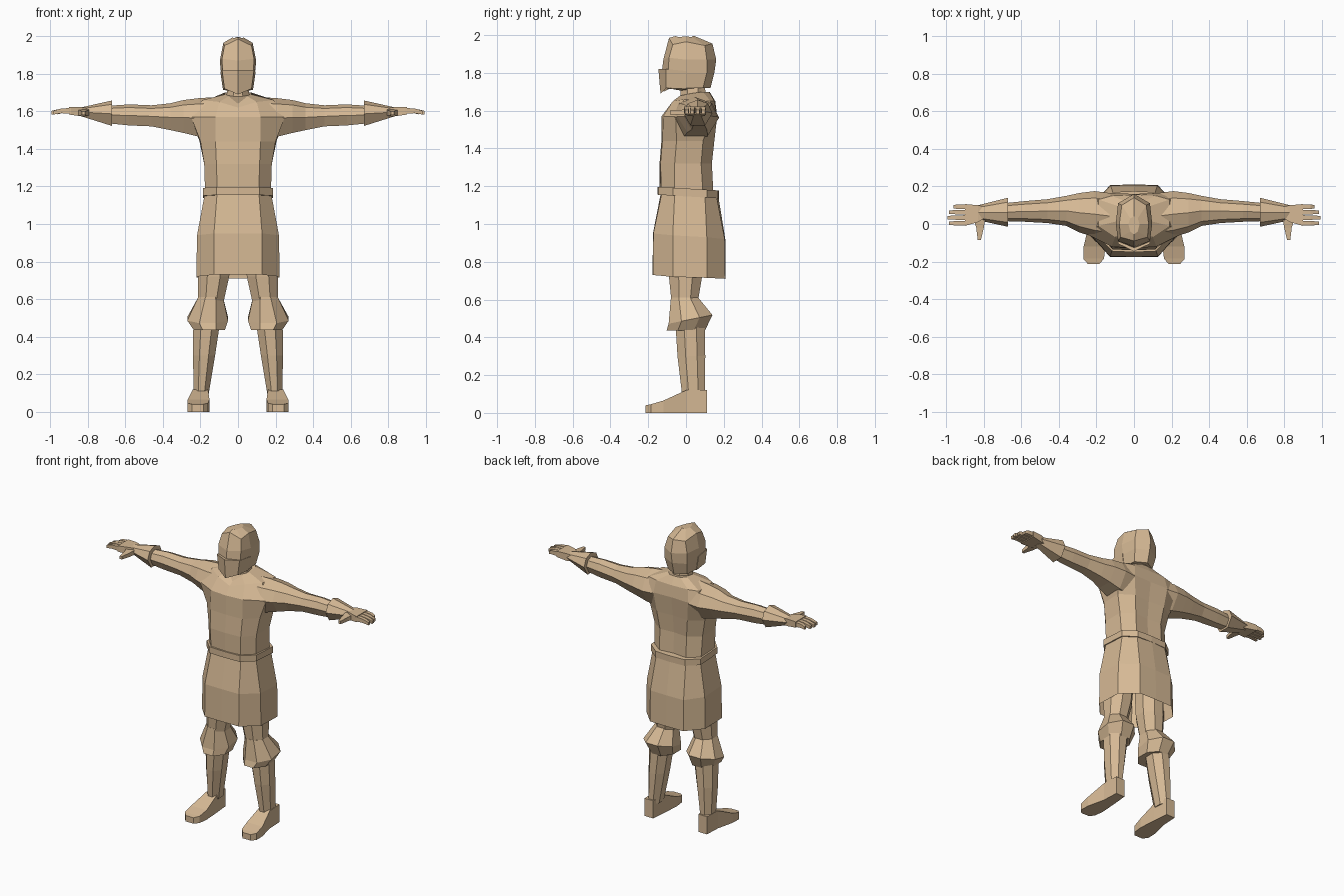
import bpy, bmesh, math

tan = bpy.data.materials.new("tan clay")
tan.diffuse_color = (0.67, 0.485, 0.30, 1)


def loft(name, rings, mirror=False, cap_start=True, cap_end=True):
    """Skin a list of equal-length point rings, flat shaded."""
    bm = bmesh.new()
    vs = [[bm.verts.new(p) for p in r] for r in rings]
    n = len(rings[0])
    for a, b in zip(vs, vs[1:]):
        for i in range(n):
            j = (i + 1) % n
            bm.faces.new((a[i], a[j], b[j], b[i]))
    if cap_start:
        bm.faces.new(vs[0])
    if cap_end:
        bm.faces.new(vs[-1])
    bmesh.ops.recalc_face_normals(bm, faces=bm.faces)
    me = bpy.data.meshes.new(name)
    bm.to_mesh(me)
    bm.free()
    me.materials.append(tan)
    ob = bpy.data.objects.new(name, me)
    bpy.context.collection.objects.link(ob)
    if mirror:
        ob.modifiers.new("Mirror", 'MIRROR').use_mirror_merge = False
    return ob


def sym(half, z=None):
    """Symmetric ring from half outline: front centre to back centre."""
    pts = [(p[0], p[1], p[2] if z is None else z) for p in half]
    return pts + [(-x, y, h) for x, y, h in reversed(pts[1:-1])]


def oval(x0, x1, y0, y1, z, tilt=0, n=8):
    """Horizontal polygon ring filling the given bounds, flats facing front."""
    k = math.cos(math.pi / n)
    out = []
    for i in range(n):
        a = 2 * math.pi * (i + 0.5) / n
        y = (y0 + y1) / 2 + math.sin(a) / k * (y1 - y0) / 2
        out.append(((x0 + x1) / 2 + math.cos(a) / k * (x1 - x0) / 2, y,
                    z + tilt * (y - (y0 + y1) / 2)))
    return out


ARM = [(-.7, .7), (-1, -.05), (-.5, -1), (.5, -1), (1, -.05), (.7, .7), (0, 1)]


def arm_ring(x, y0, y1, z0, z1):
    """Upright ring across the arm at distance x."""
    return [(x, (y0 + y1) / 2 + u * (y1 - y0) / 2,
             (z0 + z1) / 2 + v * (z1 - z0) / 2) for u, v in ARM]


def box_x(x, y0, y1, z0, z1):
    return [(x, y0, z0), (x, y1, z0), (x, y1, z1), (x, y0, z1)]


def box_y(y, x0, x1, z0, z1):
    return [(x0, y, z0), (x1, y, z0), (x1, y, z1), (x0, y, z1)]


# Torso
loft("torso", [
    sym([(0, -.14), (.11, -.13), (.175, -.06), (.175, .09), (.1, .145), (0, .135)], 1.16),
    sym([(0, -.14), (.115, -.135), (.18, -.06), (.18, .08), (.1, .137), (0, .13)], 1.32),
    sym([(0, -.13), (.12, -.125), (.20, -.05), (.205, .09), (.115, .15), (0, .142)], 1.44),
    sym([(0, -.13), (.12, -.12), (.25, -.055), (.25, .14), (.13, .165), (0, .16)], 1.57),
    sym([(0, -.09, 1.62), (.10, -.07, 1.65), (.19, -.01, 1.66), (.19, .13, 1.65),
         (.12, .15, 1.65), (0, .155, 1.65)]),
    sym([(0, -.06, 1.64), (.05, -.03, 1.68), (.07, .02, 1.69), (.07, .09, 1.7),
         (.04, .12, 1.7), (0, .125, 1.7)]),
])

# Belt, tilted slightly down toward the back
belt = [(0, -.15), (.115, -.145), (.187, -.07), (.187, .11), (.11, .17), (0, .175)]
loft("belt", [sym([(x, y, z - .06 * (y + .15)) for x, y in belt]) for z in (1.155, 1.197)])

# Skirt, open below
loft("skirt", [
    sym([(0, -.135), (.112, -.13), (.178, -.06), (.178, .10), (.11, .16), (0, .17)], 1.155),
    sym([(0, -.175, .95), (.128, -.173, .95), (.218, -.07, .94), (.218, .11, .93),
         (.125, .205, .92), (0, .208, .92)]),
    sym([(0, -.177, .73), (.128, -.175, .73), (.222, -.07, .72), (.222, .11, .715),
         (.125, .208, .71), (0, .21, .71)]),
], cap_end=False)

# Neck
loft("neck", [oval(-.07, .07, -.03, .11, 1.62), oval(-.055, .055, -.03, .10, 1.73)])

# Head
loft("head", [
    sym([(0, -.12, 1.70), (.07, -.09, 1.715), (.078, 0, 1.72), (.072, .09, 1.72), (0, .13, 1.72)]),
    sym([(0, -.13, 1.79), (.082, -.095, 1.80), (.09, 0, 1.80), (.085, .11, 1.80), (0, .15, 1.80)]),
    sym([(0, -.12, 1.87), (.085, -.09, 1.88), (.097, 0, 1.87), (.085, .11, 1.87), (0, .16, 1.87)]),
    sym([(0, -.09, 1.985), (.072, -.07, 1.95), (.078, 0, 1.965), (.065, .10, 1.945), (0, .14, 1.955)]),
    sym([(0, -.055, 1.995), (.02, -.04, 1.99), (.03, 0, 1.993), (.02, .03, 1.99), (0, .04, 1.997)]),
])
# Jaw guard projecting in front of the face
loft("jaw_guard", [
    sym([(0, -.135, 1.69), (.072, -.105, 1.72), (.08, 0, 1.715), (0, .01, 1.70)]),
    sym([(0, -.146, 1.82), (.085, -.105, 1.82), (.094, 0, 1.81), (0, .01, 1.81)]),
])

# Arms
loft("arm", [
    arm_ring(.13, -.08, .165, 1.46, 1.675),
    arm_ring(.21, -.07, .175, 1.465, 1.67),
    arm_ring(.29, -.045, .165, 1.485, 1.66),
    arm_ring(.36, -.01, .15, 1.50, 1.643),
    arm_ring(.46, .005, .132, 1.52, 1.632),
    arm_ring(.58, .012, .122, 1.525, 1.637),
    arm_ring(.68, .015, .112, 1.535, 1.63),
    arm_ring(.80, .035, .09, 1.57, 1.617),
], mirror=True)
loft("cuff", [arm_ring(.67, -.015, .14, 1.522, 1.658),
              arm_ring(.83, .02, .10, 1.572, 1.622)], mirror=True)

# Hands
loft("palm", [
    box_x(.79, .035, .09, 1.575, 1.615),
    box_x(.83, .01, .10, 1.573, 1.622),
    box_x(.90, -.01, .106, 1.583, 1.622),
], mirror=True)
for i, (y, tip) in enumerate([(.004, .985), (.034, .992), (.063, .985), (.092, .962)]):
    loft("finger_%d" % (i + 1), [
        box_x(.89, y - .013, y + .013, 1.588, 1.618),
        box_x(.94, y - .012, y + .012, 1.59, 1.615),
        box_x(tip, y - .009, y + .009, 1.583, 1.603),
    ], mirror=True)
loft("thumb", [
    box_y(.04, .79, .86, 1.578, 1.612),
    box_y(-.02, .80, .84, 1.578, 1.605),
    box_y(-.085, .815, .832, 1.58, 1.60),
], mirror=True)

# Legs
loft("thigh", [
    oval(.03, .20, -.09, .10, .97),
    oval(.047, .212, -.09, .085, .72),
    oval(.08, .212, -.075, .06, .57),
], mirror=True)
loft("knee_cuff", [
    oval(.08, .212, -.08, .065, .61),
    oval(.053, .27, -.092, .14, .495, .2),
    oval(.07, .235, -.103, .10, .435),
], mirror=True)
loft("calf", [
    oval(.098, .238, -.055, .10, .46),
    oval(.122, .24, -.045, .102, .30),
    oval(.157, .235, -.02, .10, .09),
], mirror=True)
loft("foot", [
    box_y(.11, .17, .235, 0, .12),
    box_y(.0, .16, .24, 0, .12),
    box_y(-.12, .152, .268, 0, .065),
    box_y(-.185, .16, .27, 0, .046),
    box_y(-.214, .185, .245, 0, .04),
], mirror=True)
